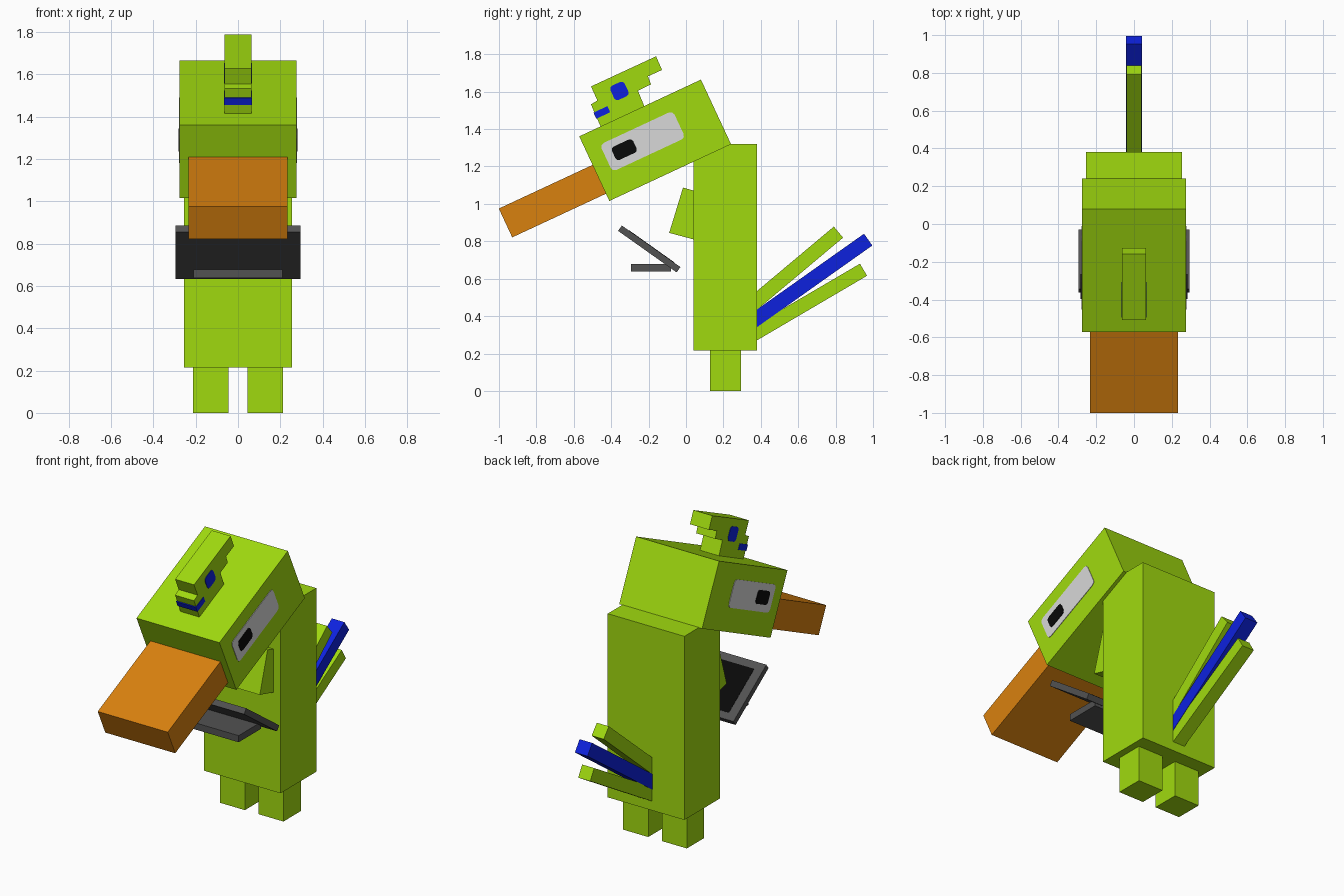
import bpy, bmesh, math

if "Cube" in bpy.data.objects:
    bpy.data.objects.remove(bpy.data.objects["Cube"])


def material(name, r, g, b):
    """Flat colour given as 0-255 sRGB, stored linear."""
    lin = [((c / 255 + 0.055) / 1.055) ** 2.4 if c > 10 else c / 255 / 12.92 for c in (r, g, b)]
    m = bpy.data.materials.new(name)
    m.diffuse_color = (*lin, 1)
    m.use_nodes = True
    m.node_tree.nodes["Principled BSDF"].inputs["Base Color"].default_value = m.diffuse_color
    return m


green = material("lime green", 160, 218, 15)
orange = material("orange", 217, 129, 15)
blue = material("blue", 13, 33, 222)
white = material("eye white", 216, 216, 216)
black = material("black", 9, 9, 9)
grey = material("dark grey", 82, 82, 82)


def prism(name, pts, x0, x1, mat):
    """Extrude a (y, z) profile from x0 to x1."""
    bm = bmesh.new()
    face = bm.faces.new([bm.verts.new((x0, y, z)) for y, z in pts])
    ext = bmesh.ops.extrude_face_region(bm, geom=[face])["geom"]
    bmesh.ops.translate(bm, vec=(x1 - x0, 0, 0),
                        verts=[v for v in ext if isinstance(v, bmesh.types.BMVert)])
    bmesh.ops.recalc_face_normals(bm, faces=bm.faces)
    me = bpy.data.meshes.new(name)
    bm.to_mesh(me)
    bm.free()
    me.materials.append(mat)
    ob = bpy.data.objects.new(name, me)
    bpy.context.collection.objects.link(ob)
    return ob


def rect(cy, cz, length, height, angle=0.0, cut=0.0):
    """Rotated rectangle in the yz plane, with optional rounded corners."""
    a, pts = math.radians(angle), []
    for i, (sy, sz) in enumerate([(1, 1), (-1, 1), (-1, -1), (1, -1)]):
        hy, hz = length / 2 - cut, height / 2 - cut
        for t in ((0, 45, 90) if cut else (0,)):
            b = math.radians(90 * i + t)
            pts.append((sy * hy + cut * math.cos(b), sz * hz + cut * math.sin(b)))
    return [(cy + u * math.cos(a) - v * math.sin(a),
             cz + u * math.sin(a) + v * math.cos(a)) for u, v in pts]


def beam(start, end, height):
    """Rectangle profile around the line from start to end."""
    dy, dz = end[0] - start[0], end[1] - start[1]
    return rect((start[0] + end[0]) / 2, (start[1] + end[1]) / 2,
                math.hypot(dy, dz), height, math.degrees(math.atan2(dz, dy)))


TILT = 25  # pitch of head, beak and crest

# Body and legs
prism("body", rect(0.21, 0.768, 0.34, 1.105), -0.255, 0.255, green)
for side, s in (("left", -1), ("right", 1)):
    prism(side + "_leg", rect(0.212, 0.11, 0.165, 0.22), s * 0.045, s * 0.212, green)

# Folded wings across the chest
prism("folded_wings", [(-0.016, 1.087), (0.06, 1.066), (0.06, 0.805), (-0.09, 0.845)],
      -0.208, 0.208, green)

# Head and beak
prism("head", rect(-0.165, 1.34, 0.718, 0.381, TILT), -0.276, 0.276, green)
prism("beak", beam((-0.965, 0.898), (-0.40, 1.161), 0.17), -0.233, 0.233, orange)

# Eyes: thin plates on both sides of the head
for side, s in (("left", -1), ("right", 1)):
    prism(side + "_eye", rect(-0.232, 1.335, 0.43, 0.16, TILT, 0.022),
          s * 0.274, s * 0.279, white)
    prism(side + "_pupil", rect(-0.33, 1.29, 0.125, 0.078, TILT, 0.018),
          s * 0.278, s * 0.282, black)

# Stepped crest on top of the head
prism("crest", [(-0.508, 1.628), (-0.16, 1.789), (-0.128, 1.716), (-0.203, 1.682),
                (-0.187, 1.639), (-0.257, 1.605), (-0.222, 1.52), (-0.455, 1.41),
                (-0.508, 1.532), (-0.474, 1.553)], -0.063, 0.063, green)
prism("crest_mouth", rect(-0.45, 1.489, 0.082, 0.036, TILT), -0.066, 0.066, blue)
for side, s in (("left", -1), ("right", 1)):
    prism(side + "_crest_eye", rect(-0.356, 1.604, 0.084, 0.084, TILT, 0.018),
          s * 0.062, s * 0.066, blue)

# Three tail feathers
prism("upper_tail_feather", beam((0.32, 0.434), (0.815, 0.849), 0.077), -0.04, 0.04, green)
prism("lower_tail_feather", beam((0.32, 0.279), (0.949, 0.648), 0.075), -0.04, 0.04, green)
prism("middle_tail_feather", beam((0.32, 0.346), (0.974, 0.809), 0.077), -0.042, 0.042, blue)

# Held computer: lid, screen and base
prism("computer_lid", beam((-0.353, 0.870), (-0.04, 0.648), 0.035), -0.295, 0.295, grey)
prism("computer_screen", beam((-0.306, 0.858), (-0.065, 0.687), 0.004), -0.24, 0.24, black)
prism("computer_base", rect(-0.187, 0.658, 0.214, 0.04), -0.21, 0.21, grey)
